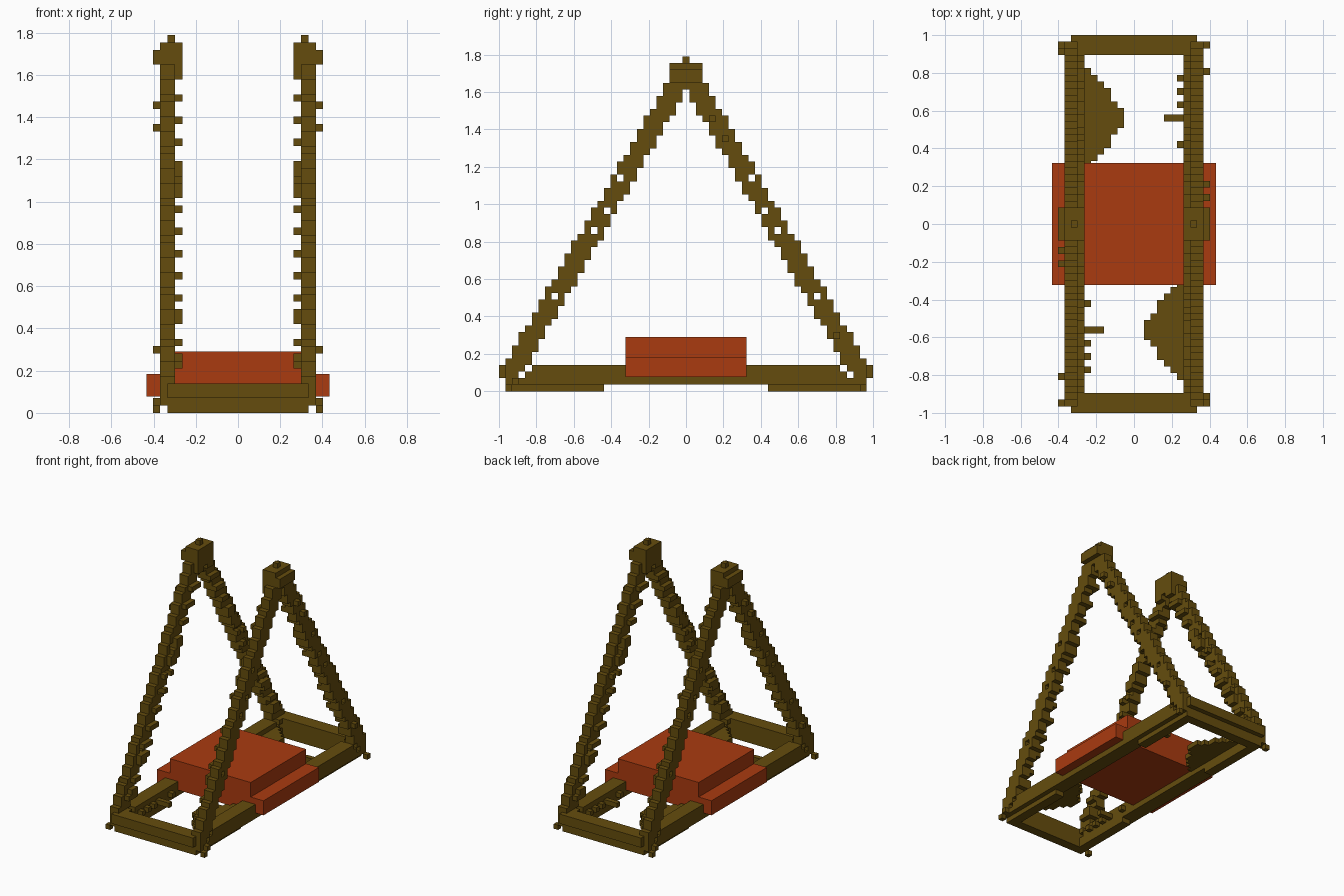
import bpy, bmesh

if "Cube" in bpy.data.objects:
    bpy.data.objects.remove(bpy.data.objects["Cube"])

V = 2 / 57          # cell size of the blocky timber


def material(name, rgb):
    m = bpy.data.materials.new(name)
    m.diffuse_color = (*rgb, 1)
    m.use_nodes = True
    m.node_tree.nodes["Principled BSDF"].inputs["Base Color"].default_value = m.diffuse_color
    return m


wood = material("brown wood", (0.130, 0.073, 0.004))
red = material("rust red", (0.40, 0.043, 0.005))


def block(xs, ys, zs):
    return {(x, y, z) for x in xs for y in ys for z in zs}


def span(a, b):
    return range(a, b + 1)


def finish(name, bm, mat):
    bmesh.ops.recalc_face_normals(bm, faces=bm.faces)
    me = bpy.data.meshes.new(name)
    bm.to_mesh(me)
    bm.free()
    me.materials.append(mat)
    bpy.context.collection.objects.link(bpy.data.objects.new(name, me))


def build(name, cells):
    """Outer skin of a set of cells, doubled by a half turn about z."""
    cells = cells | {(-x, -y, z) for x, y, z in cells}
    bm = bmesh.new()
    for c in cells:
        for axis in range(3):
            for s in (-1, 1):
                n = list(c)
                n[axis] += s
                if tuple(n) in cells:
                    continue
                quad = []
                for a, b in ((-1, -1), (1, -1), (1, 1), (-1, 1)):
                    p = [c[0], c[1], c[2] + 0.5]
                    p[axis] += s / 2
                    p[(axis + 1) % 3] += s * a / 2
                    p[(axis + 2) % 3] += b / 2
                    quad.append(bm.verts.new([i * V for i in p]))
                bm.faces.new(quad)
    me = bpy.data.meshes.new(name)
    bm.to_mesh(me)
    bm.free()
    me.materials.append(wood)
    bpy.context.collection.objects.link(bpy.data.objects.new(name, me))


def slab(name, hx, hy, z0, z1):
    bm = bmesh.new()
    bmesh.ops.create_cube(bm, size=1)
    for v in bm.verts:
        v.co.x *= 2 * hx
        v.co.y *= 2 * hy
        v.co.z = z0 if v.co.z < 0 else z1
    finish(name, bm, red)


# base frame: side rails, end beams, thicker rail ends
frame = block(span(8, 10), span(-27, 27), span(1, 3))
frame |= block(span(-9, 9), span(26, 27), span(0, 1))
frame |= block(span(-9, 9), span(26, 28), span(2, 3))
for s in (1, -1):
    frame |= block(span(8, 9), [s * y for y in span(13, 27)], [0])
    frame -= {(x, s * y, z) for x in span(8, 10) for y, z in ((25, 2), (24, 3))}
build("base_frame", frame)

# loose pegs at the corners
build("corner_pegs", {(11, 27, 0), (11, -27, 0), (11, -26, 1)})

# stepped corner plates inside the rails, on opposite corners
plate = set()
for y in span(9, 23):
    depth = round(6 - max(0, abs(y - 16) - 1) * 0.8)
    plate |= block(span(8 - depth, 7), [-y], [2])
build("corner_plate", plate)

# small pegs on the other halves of the rails
pegs = block([7], [12, 18, 20, 22], [2]) | block(span(5, 7), [16], [2])
build("rail_pegs", pegs)

# leaning legs with knobs, meeting at a blocky apex
legs = block(span(8, 11), span(-2, 2), [47, 48]) | block(span(8, 10), span(-2, 2), [49])
legs |= {(9, 0, 50)}
for k in span(3, 47):
    centre = 26.5 * (1 - (k - 2.5) / 46)
    ys = [y for y in span(0, 28) if abs(y - centre) <= 1.75]
    if k in (14, 24, 27, 32):
        ys.remove(round(centre))
    knob = k % 3 == 0 or k in span(29, 32) or k in (7, 13, 46)
    for s in (1, -1):
        legs |= block([9, 10], [s * y for y in ys], [k])
        if knob:
            legs |= block([8], [s * y for y in ys[:-1]], [k])
        if k in (8, 38, 41) and s > 0:
            legs.add((11, s * round(centre), k))
build("leaning_legs", legs)

# seat: wide lower slab and narrower upper slab
slab("seat_lower", 0.434, 0.323, 0.077, 0.184)
slab("seat_upper", 0.33, 0.323, 0.184, 0.291)
